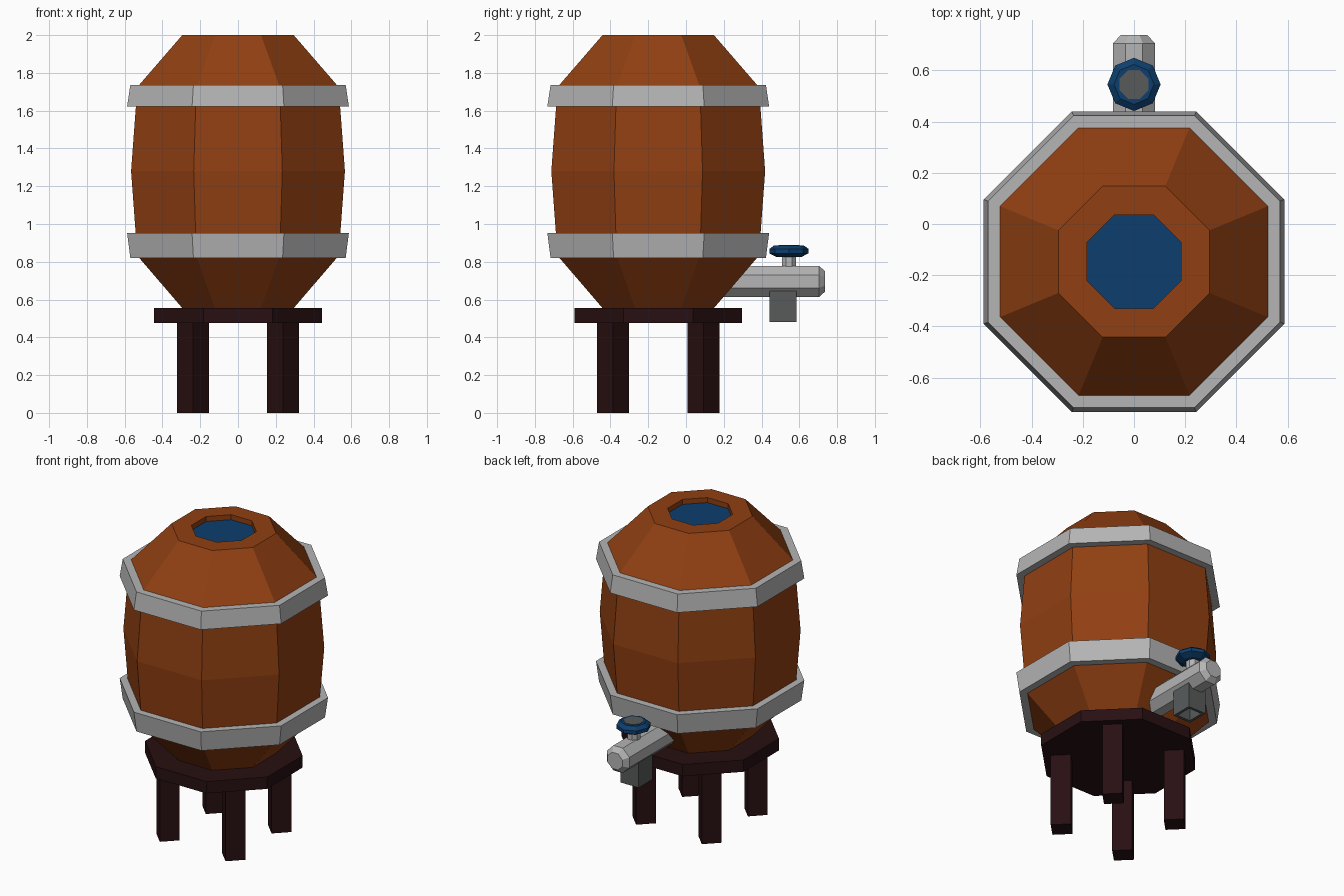
import bpy, bmesh, math
from mathutils import Matrix, Vector

if "Cube" in bpy.data.objects:
    bpy.data.objects.remove(bpy.data.objects["Cube"])


def mat(name, rgb):
    m = bpy.data.materials.new(name)
    m.diffuse_color = (*rgb, 1)
    m.use_nodes = True
    m.node_tree.nodes["Principled BSDF"].inputs["Base Color"].default_value = m.diffuse_color
    return m


WOOD = mat("barrel wood", (0.28, 0.050, 0.006))
STEEL = mat("light steel", (0.46, 0.46, 0.46))
BLUE = mat("blue", (0.004, 0.048, 0.152))
DARK = mat("dark wood", (0.021, 0.005, 0.006))
IRON = mat("dark grey metal", (0.098, 0.105, 0.105))

CY = -0.147   # barrel axis
TAP_Y = 0.545  # valve axis


def finish(name, bm, mats):
    bmesh.ops.recalc_face_normals(bm, faces=bm.faces)
    me = bpy.data.meshes.new(name)
    bm.to_mesh(me)
    bm.free()
    for m in mats:
        me.materials.append(m)
    ob = bpy.data.objects.new(name, me)
    bpy.context.collection.objects.link(ob)
    return ob


def lathe(name, profile, mats, matrix, closed=False, turn=0.5, rule=None):
    """Eight-sided turned part; profile is (flat-to-axis distance, height)."""
    n, bm = 8, bmesh.new()
    k = 1 / math.cos(math.pi / n)
    rings = [[bm.verts.new((r * k * math.cos(2 * math.pi * (i + turn) / n),
                            r * k * math.sin(2 * math.pi * (i + turn) / n), z))
              for i in range(n)] for r, z in profile]
    pairs = list(zip(rings, rings[1:]))
    if closed:
        pairs.append((rings[-1], rings[0]))
    else:
        bm.faces.new(rings[0])
        bm.faces.new(rings[-1])
    for a, b in pairs:
        for i in range(n):
            j = (i + 1) % n
            bm.faces.new((a[i], a[j], b[j], b[i]))
    if rule:
        for f in bm.faces:
            f.material_index = rule(f)
    bm.transform(matrix)
    return finish(name, bm, mats)


def box(name, center, size, material, angle=0):
    bm = bmesh.new()
    bmesh.ops.create_cube(bm, size=1, matrix=Matrix.Translation(center)
                          @ Matrix.Rotation(angle, 4, 'Z')
                          @ Matrix.Diagonal((*size, 1)))
    return finish(name, bm, [material])


axis = Matrix.Translation((0, CY, 0))

# Barrel with a recessed opening showing blue liquid
lathe("barrel", [(0.295, 0.555), (0.533, 0.832), (0.566, 1.28), (0.533, 1.725),
                 (0.295, 2.0), (0.183, 2.0), (0.183, 1.967)],
      [WOOD, BLUE], axis,
      rule=lambda f: int(all(abs(v.co.z - 1.967) < 1e-4 for v in f.verts)))

# Metal hoops, wider toward the middle of the barrel
for name, z_mid, z_end in (("lower_hoop", 0.952, 0.82), ("upper_hoop", 1.623, 1.737)):
    lathe(name, [(0.587, z_mid), (0.57, z_end), (0.515, z_end), (0.53, z_mid)],
          [STEEL], axis, closed=True)

# Stand
lathe("stand_top", [(0.444, 0.477), (0.444, 0.555)], [DARK], axis)
for sx, side in ((-1, "left"), (1, "right")):
    for sy, end in ((-1, "front"), (1, "back")):
        box(f"{end}_{side}_leg", (sx * 0.239, CY + sy * 0.239, 0.24),
            (0.12, 0.12, 0.48), DARK, math.pi / 4)

# Tap pipe lying along y, with a chamfered end
lathe("tap_pipe", [(0.082, 0.1), (0.082, 0.705), (0.053, 0.737)], [STEEL],
      Matrix.Translation((0, 0, 0.696)) @ Matrix.Rotation(-math.pi / 2, 4, 'X'))

# Spout, hollow at the bottom
spout = box("tap_spout", (0, 0.514, 0.57), (0.13, 0.142, 0.18), IRON)
bm = bmesh.new()
bm.from_mesh(spout.data)
bottom = min(bm.faces, key=lambda f: f.calc_center_median().z)
bmesh.ops.inset_region(bm, faces=[bottom], thickness=0.025)
bmesh.ops.translate(bm, verts=bottom.verts[:], vec=Vector((0, 0, 0)))
hole = bmesh.ops.extrude_discrete_faces(bm, faces=[bottom])["faces"][0]
bmesh.ops.translate(bm, verts=hole.verts[:], vec=Vector((0, 0, 0.12)))
bm.to_mesh(spout.data)
bm.free()

# Valve stem and hand wheel with a dark cap
valve = Matrix.Translation((0, TAP_Y, 0))
lathe("valve_stem", [(0.038, 0.74), (0.038, 0.835)], [STEEL], valve)
lathe("valve_wheel", [(0.06, 0.825), (0.096, 0.845), (0.096, 0.868), (0.072, 0.887)],
      [BLUE], valve, turn=0)
lathe("valve_cap", [(0.056, 0.88), (0.056, 0.89)], [IRON], valve)
